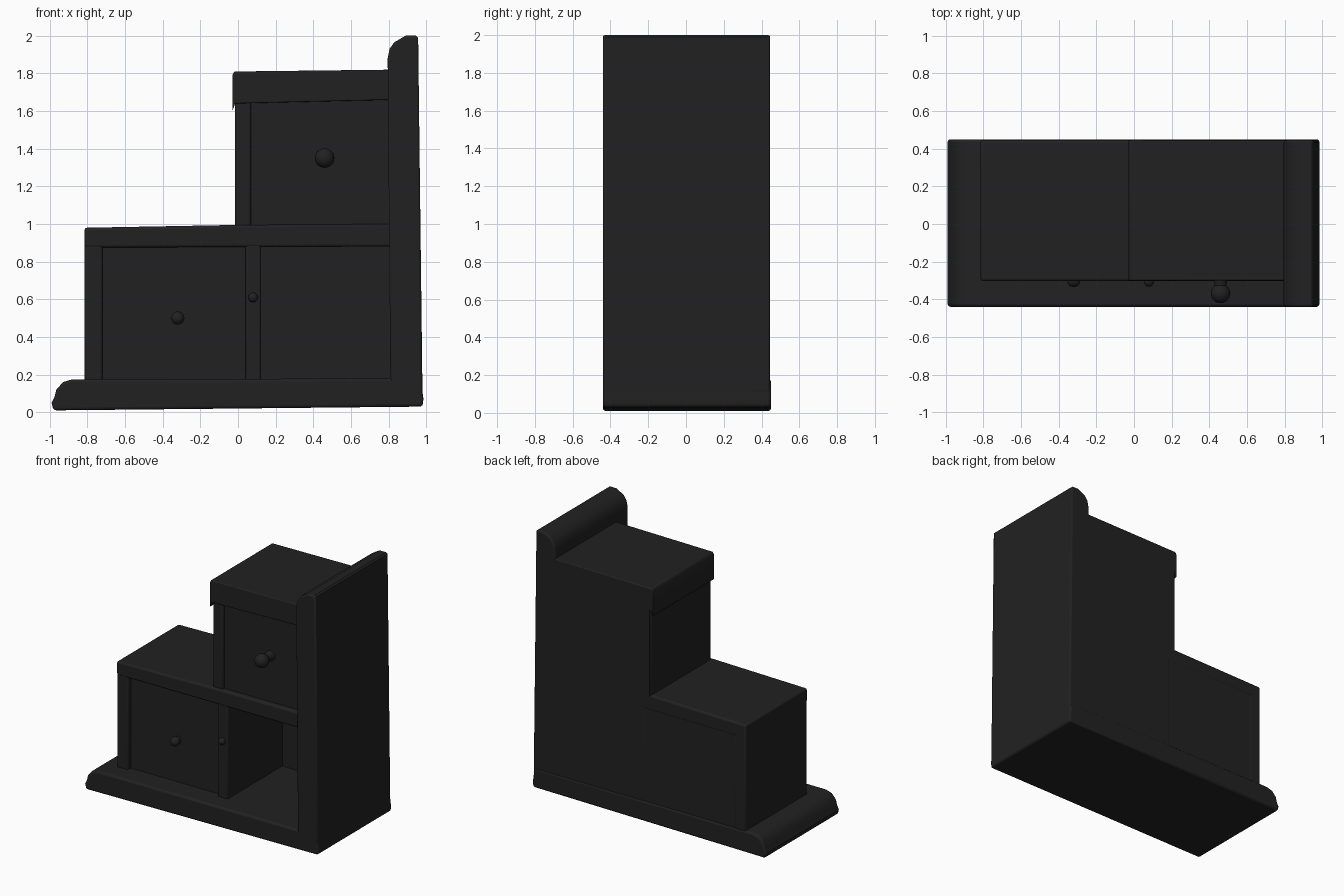
import bpy, bmesh, math
from mathutils import Matrix

cube = bpy.data.objects.get("Cube")
if cube:
    bpy.data.objects.remove(cube)

black = bpy.data.materials.new("soft black")
black.use_nodes = True
COLOUR = (0.0155, 0.0155, 0.0155, 1)
black.diffuse_color = COLOUR
bsdf = black.node_tree.nodes["Principled BSDF"]
bsdf.inputs["Base Color"].default_value = COLOUR
bsdf.inputs["Roughness"].default_value = 0.8

FRONT, BACK = -0.30, 0.445      # carcass depth
FACE = -0.265                   # recessed drawer faces
NICHE_BACK = 0.36


def finish(name, bm, bevel=0.0, smooth=True):
    bmesh.ops.recalc_face_normals(bm, faces=bm.faces)
    mesh = bpy.data.meshes.new(name)
    bm.to_mesh(mesh)
    bm.free()
    mesh.materials.append(black)
    obj = bpy.data.objects.new(name, mesh)
    bpy.context.collection.objects.link(obj)
    if bevel:
        mod = obj.modifiers.new("soft edges", 'BEVEL')
        mod.width, mod.segments = bevel, 3
        mod.limit_method, mod.angle_limit = 'ANGLE', math.radians(50)
    if smooth:
        bpy.ops.object.select_all(action='DESELECT')
        obj.select_set(True)
        bpy.context.view_layer.objects.active = obj
        bpy.ops.object.shade_smooth_by_angle(angle=math.radians(35))
    return obj


def box(name, x, y, z, bevel=0.0):
    bm = bmesh.new()
    bmesh.ops.create_cube(bm, size=1)
    for v in bm.verts:
        for i, (lo, hi) in enumerate((x, y, z)):
            v.co[i] = hi if v.co[i] > 0 else lo
    return finish(name, bm, bevel)


def slab(name, outline, y, bevel=0.0):
    """Extrude an x-z outline from front to back."""
    bm = bmesh.new()
    face = bm.faces.new([bm.verts.new((px, y[0], pz)) for px, pz in outline])
    moved = bmesh.ops.extrude_face_region(bm, geom=[face])["geom"]
    for v in moved:
        if isinstance(v, bmesh.types.BMVert):
            v.co.y = y[1]
    return finish(name, bm, bevel)


def knob(name, x, z, radius, reach):
    """Round knob on a tapered neck."""
    bm = bmesh.new()
    turn = Matrix.Rotation(math.pi / 2, 4, 'X')
    tip = FACE - reach
    bmesh.ops.create_cone(bm, cap_ends=True, segments=20, radius1=radius * 0.75,
                          radius2=radius * 0.4, depth=reach,
                          matrix=Matrix.Translation((x, FACE - reach / 2, z)) @ turn)
    bmesh.ops.create_uvsphere(bm, u_segments=20, v_segments=12, radius=radius,
                              matrix=Matrix.Translation((x, tip + radius * 0.7, z)))
    return finish(name, bm)


# Base plinth with a rounded left end
slab("base", [(-0.98, 0.01), (0.98, 0.03), (0.985, 0.07), (0.97, 0.18), (-0.88, 0.175),
              (-0.93, 0.16), (-0.965, 0.12), (-0.975, 0.08), (-0.99, 0.05)],
     (-0.44, 0.45), 0.015)

# Tall end panel with a rounded inner top edge
slab("tall_left_panel", [(0.81, 0.1), (0.98, 0.1), (0.957, 1.99), (0.945, 2.0), (0.89, 2.0),
                         (0.83, 1.965), (0.805, 1.93), (0.795, 1.88)],
     (-0.44, 0.445), 0.012)

# Lower step: drawer block, frame and open niche
box("lower_drawer", (-0.80, 0.10), (FACE, BACK - 0.002), (0.15, 0.95))
box("lower_end_stile", (-0.815, -0.72), (FRONT, BACK), (0.15, 0.975), 0.012)
box("niche_stile", (0.04, 0.122), (FRONT, BACK - 0.001), (0.15, 0.95), 0.012)
box("niche_back", (0.10, 0.85), (NICHE_BACK, BACK), (0.15, 0.95))
slab("lower_top", [(-0.815, 0.875), (0.83, 0.88), (0.83, 1.0), (-0.01, 0.995), (-0.815, 0.98)],
     (FRONT - 0.003, BACK), 0.014)

# Upper step: drawer block and frame
box("upper_drawer", (-0.005, 0.85), (FACE, BACK), (0.93, 1.78))
box("upper_stile", (-0.016, 0.07), (FRONT + 0.015, BACK), (0.93, 1.76), 0.014)
slab("upper_top", [(-0.015, 1.64), (0.83, 1.66), (0.83, 1.82), (-0.02, 1.81), (-0.03, 1.79),
                   (-0.03, 1.60)], (FRONT, BACK), 0.014)

# Drawer knobs
knob("upper_knob", 0.46, 1.35, 0.052, 0.14)
knob("lower_knob", -0.32, 0.50, 0.035, 0.06)
knob("niche_latch", 0.08, 0.61, 0.026, 0.06)
